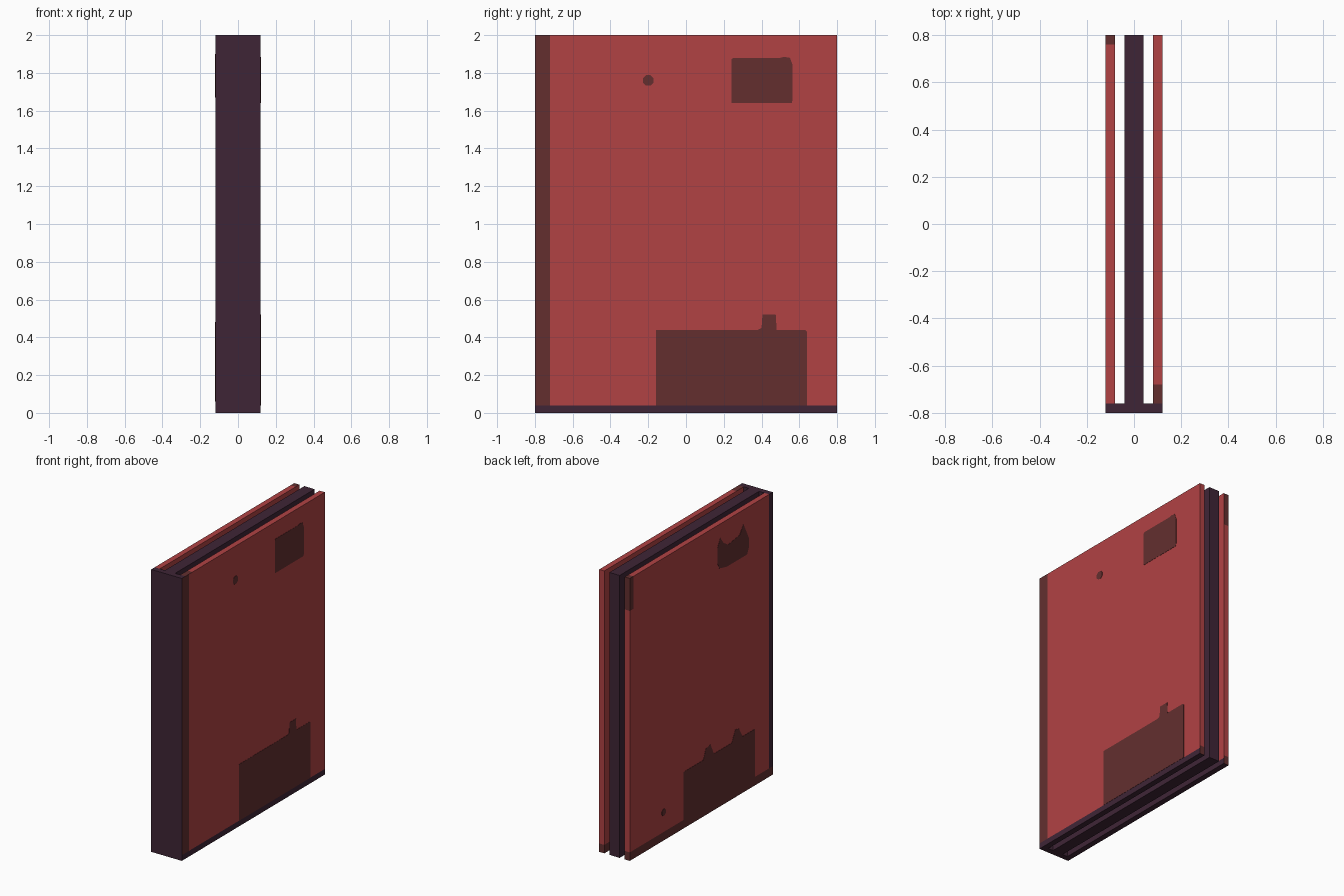
import bpy, bmesh, math
from mathutils import Vector

if "Cube" in bpy.data.objects:
    bpy.data.objects.remove(bpy.data.objects["Cube"])


def material(name, rgb):
    lin = [((c / 255 + 0.055) / 1.055) ** 2.4 for c in rgb]
    m = bpy.data.materials.new(name)
    m.diffuse_color = (*lin, 1)
    m.use_nodes = True
    m.node_tree.nodes["Principled BSDF"].inputs["Base Color"].default_value = m.diffuse_color
    return m


MATS = [material("red", (177, 66, 68)),
        material("dark brown", (99, 47, 47)),
        material("dark purple", (63, 37, 54))]
RED, BROWN, PURPLE = range(3)


def finish(name, bm):
    me = bpy.data.meshes.new(name)
    bm.normal_update()
    bm.to_mesh(me)
    bm.free()
    for m in MATS:
        me.materials.append(m)
    ob = bpy.data.objects.new(name, me)
    bpy.context.collection.objects.link(ob)
    return ob


def slab(name, lo, hi, rule, y_cuts=(), z_cuts=()):
    """Box from lo to hi, sliced at the cuts, coloured by rule(normal, centre)."""
    bm = bmesh.new()
    bmesh.ops.create_cube(bm, size=1)
    for v in bm.verts:
        v.co = Vector([lo[i] if v.co[i] < 0 else hi[i] for i in range(3)])
    for axis, cuts in ((1, y_cuts), (2, z_cuts)):
        for c in cuts:
            co, no = Vector((0, 0, 0)), Vector((0, 0, 0))
            co[axis], no[axis] = c, 1
            bmesh.ops.bisect_plane(bm, geom=bm.verts[:] + bm.edges[:] + bm.faces[:],
                                   plane_co=co, plane_no=no)
    bm.normal_update()
    for f in bm.faces:
        f.material_index = rule(f.normal, f.calc_center_median())
    return finish(name, bm)


def patch(name, side, outline):
    """Thin brown stain on the outside of a cover; outline is (y, z) points."""
    bm = bmesh.new()
    f = bm.faces.new([bm.verts.new((side * 0.1195, y, z)) for y, z in outline])
    out = bmesh.ops.extrude_face_region(bm, geom=[f])["geom"]
    for v in out:
        if isinstance(v, bmesh.types.BMVert):
            v.co.x = side * 0.1215
    bmesh.ops.recalc_face_normals(bm, faces=bm.faces[:])
    for f in bm.faces:
        f.material_index = BROWN
    return finish(name, bm)


def disc(y, z, r):
    return [(y + r * math.cos(i * math.pi / 4 + math.pi / 8),
             z + r * math.sin(i * math.pi / 4 + math.pi / 8)) for i in range(8)]


def lower_trim(n, c):
    """Purple trim facing +x and down, brown trim facing the other ways."""
    if n.z < -0.5 or (n.x > 0.5 and c.z < 0.04):
        return PURPLE
    if n.x < 0.5 and n.z < 0.5 and c.z < 0.06:
        return BROWN
    return RED


def right_rule(n, c):
    if (n.z > 0.5 and c.y < -0.68) or (n.x > 0.5 and c.y < -0.72 and c.z > 0.04):
        return BROWN
    return lower_trim(n, c)


def left_rule(n, c):
    if c.z > 1.77 and (n.y > 0.5 or (c.y > 0.76 and n.x < 0.5)):
        return BROWN
    return lower_trim(n, c)


def spine_rule(n, c):
    if (n.x > 0.5 and c.z > 0.04) or (n.x < -0.5 and c.z < 0.06):
        return BROWN
    return PURPLE


# covers, page block and spine
slab("right_cover", (0.08, -0.76, 0), (0.12, 0.8, 2), right_rule,
     (-0.72, -0.68), (0.04, 0.06))
slab("left_cover", (-0.12, -0.76, 0), (-0.08, 0.8, 2), left_rule,
     (0.76,), (0.04, 0.06, 1.77))
slab("page_block", (-0.04, -0.76, 0), (0.04, 0.8, 2), lambda n, c: PURPLE)
slab("spine", (-0.12, -0.8, 0), (0.12, -0.76, 2), spine_rule, (), (0.04, 0.06))

# stains on the right cover
patch("right_upper_stain", 1, [
    (0.24, 1.64), (0.56, 1.64), (0.565, 1.66), (0.565, 1.84), (0.55, 1.88),
    (0.52, 1.885), (0.5, 1.88), (0.25, 1.88), (0.24, 1.87)])
patch("right_lower_stain", 1, [
    (-0.16, 0.04), (0.64, 0.04), (0.64, 0.43), (0.63, 0.44), (0.48, 0.44),
    (0.475, 0.52), (0.405, 0.52), (0.4, 0.45), (0.38, 0.44), (-0.16, 0.44)])
patch("right_spot", 1, disc(-0.2, 1.76, 0.03))

# stains on the left cover
patch("left_upper_stain", -1, [
    (-0.18, 1.73), (-0.2, 1.69), (-0.28, 1.67), (-0.51, 1.67), (-0.53, 1.71),
    (-0.53, 1.78), (-0.5, 1.84), (-0.47, 1.9), (-0.43, 1.84), (-0.3, 1.82),
    (-0.25, 1.85), (-0.21, 1.9), (-0.18, 1.84)])
patch("left_lower_stain", -1, [
    (0.2, 0.06), (0.2, 0.4), (-0.02, 0.4), (-0.05, 0.47), (-0.1, 0.48),
    (-0.14, 0.4), (-0.34, 0.4), (-0.38, 0.48), (-0.42, 0.47), (-0.46, 0.4),
    (-0.6, 0.4), (-0.6, 0.06)])
patch("left_spot", -1, disc(0.42, 0.2, 0.025))
